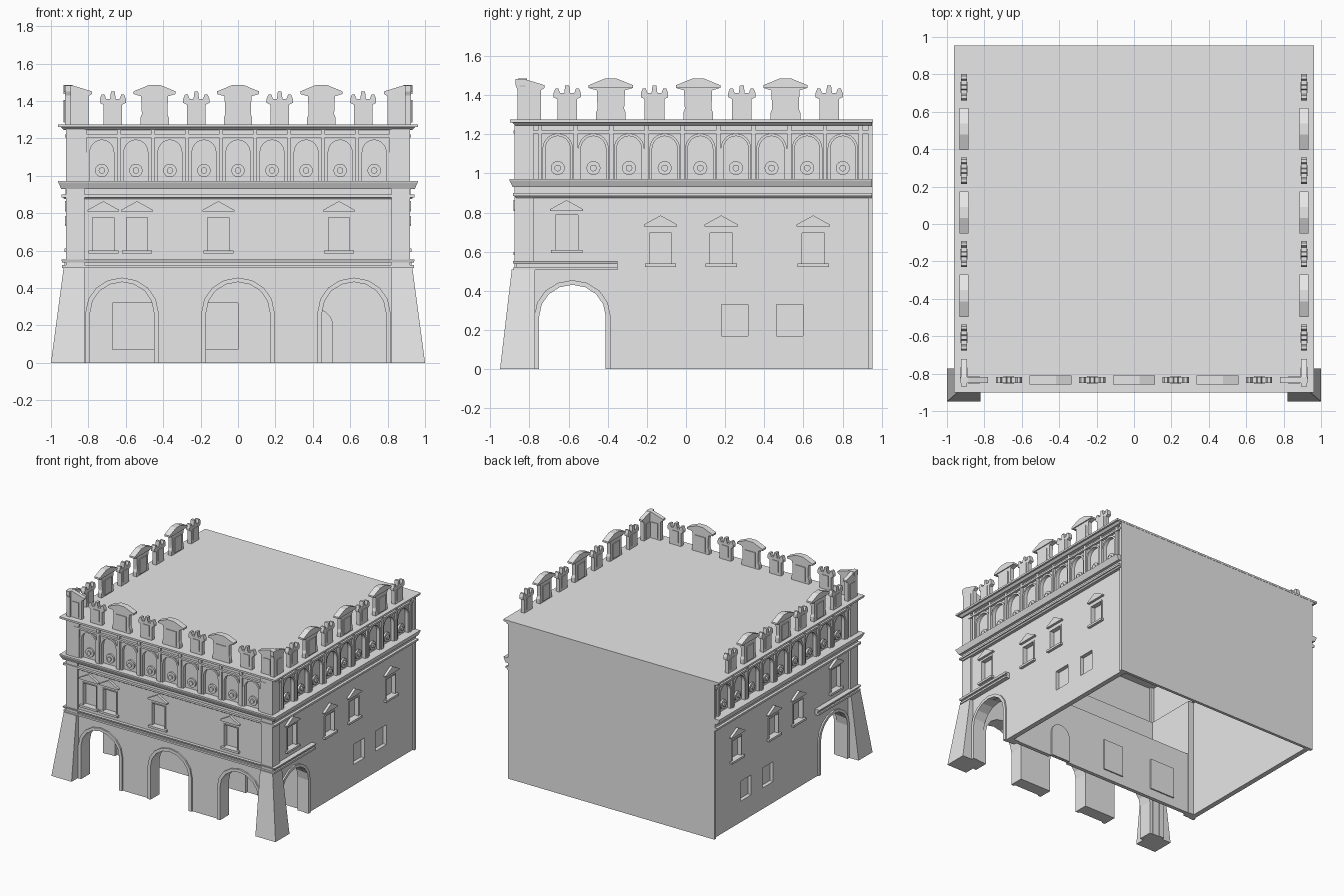
import bpy, bmesh, math

cube = bpy.data.objects.get("Cube")
if cube:
    bpy.data.objects.remove(cube, do_unlink=True)

stone = bpy.data.materials.new("grey_stone")
stone.use_nodes = True
stone.diffuse_color = (0.8, 0.8, 0.8, 1)
stone.node_tree.nodes["Principled BSDF"].inputs["Base Color"].default_value = (0.8, 0.8, 0.8, 1)

FRONT_Y, SIDE_X, BACK_Y = -0.86, 0.905, 0.95


# Facade frames: u runs along the wall, d is outward depth, z is up
def front(u, d, z):
    return (u, FRONT_Y - d, z)


def left(u, d, z):
    return (SIDE_X + d, u, z)


def right(u, d, z):
    return (-SIDE_X - d, u, z)


def loft(bm, ring_a, ring_b):
    a = [bm.verts.new(p) for p in ring_a]
    b = [bm.verts.new(p) for p in ring_b]
    bm.faces.new(a)
    bm.faces.new(b[::-1])
    for i in range(len(a)):
        j = (i + 1) % len(a)
        bm.faces.new((a[i], b[i], b[j], a[j]))


def prism(bm, pts, place, d0, d1):
    loft(bm, [place(u, d0, z) for u, z in pts], [place(u, d1, z) for u, z in pts])


def rect(u0, u1, z0, z1):
    return [(u0, z0), (u1, z0), (u1, z1), (u0, z1)]


def arch(c, hw, z0, spring, rise, n):
    arc = [(c - hw * math.cos(math.pi * i / n), spring + rise * math.sin(math.pi * i / n))
           for i in range(n + 1)]
    return [(c - hw, z0)] + arc + [(c + hw, z0)]


def disc(c, zc, r, n=14):
    return [(c + r * math.cos(2 * math.pi * i / n), zc + r * math.sin(2 * math.pi * i / n))
            for i in range(n)]


def finish(name, bm):
    bmesh.ops.recalc_face_normals(bm, faces=bm.faces)
    mesh = bpy.data.meshes.new(name)
    bm.to_mesh(mesh)
    bm.free()
    mesh.materials.append(stone)
    ob = bpy.data.objects.new(name, mesh)
    bpy.context.scene.collection.objects.link(ob)
    return ob


def box(name, x, y, z):
    bm = bmesh.new()
    loft(bm, [(u, v, z[0]) for u, v in rect(*x, *y)], [(u, v, z[1]) for u, v in rect(*x, *y)])
    return finish(name, bm)


def cut_wall(name, outline, place, d0, d1, cuts):
    """Wall slab with openings; each cut is (outline, inner depth)."""
    bm, cb = bmesh.new(), bmesh.new()
    prism(bm, outline, place, d0, d1)
    for pts, depth in cuts:
        prism(cb, pts, place, depth, d1 + 0.05)
    wall, cutter = finish(name, bm), finish(name + "_cutter", cb)
    cutter.hide_render = True
    mod = wall.modifiers.new("openings", "BOOLEAN")
    mod.operation, mod.solver, mod.object = "DIFFERENCE", "EXACT", cutter
    bpy.context.view_layer.update()
    deps = bpy.context.evaluated_depsgraph_get()
    baked = bpy.data.meshes.new_from_object(wall.evaluated_get(deps))
    wall.modifiers.clear()
    wall.data = baked
    bpy.data.objects.remove(cutter, do_unlink=True)


def course(name, z0, z1, e0, e1, end=BACK_Y):
    """Moulding running round the front and both sides."""
    def plan(e, z):
        x, y = 0.92 + e, FRONT_Y - e
        return [(px, py, z) for px, py in ((-x, end), (-x, y), (x, y), (x, end), (0.87, end),
                                           (0.87, -0.82), (-0.87, -0.82), (-0.87, end))]
    bm = bmesh.new()
    loft(bm, plan(e0, z0), plan(e1, z1))
    finish(name, bm)


def lower_arch(c, hw, z0=-0.05):
    return arch(c, hw, z0, 0.27, hw * 0.95, 8)


def arch_trims(name, centres, place):
    bm = bmesh.new()
    for c in centres:
        prism(bm, lower_arch(c, 0.195, 0) + lower_arch(c, 0.17, 0)[::-1], place, -0.03, 0.012)
    finish(name, bm)


def window_trims(name, windows, place):
    bm = bmesh.new()
    for c, z0, z1, ped in windows:
        prism(bm, rect(c - 0.08, c + 0.08, z0 - 0.017, z0), place, -0.01, 0.022)
        gable = [(c - 0.085, ped), (c + 0.085, ped), (c + 0.085, ped + 0.009),
                 (c, ped + 0.056), (c - 0.085, ped + 0.009)]
        prism(bm, gable, place, -0.01, 0.02)
        ring = [(c - 0.065, z0), (c - 0.065, z1), (c + 0.065, z1), (c + 0.065, z0)]
        inner = [(c + 0.057, z0), (c + 0.057, z1 - 0.008), (c - 0.057, z1 - 0.008), (c - 0.057, z0)]
        prism(bm, ring + inner, place, -0.01, 0.006)
    finish(name, bm)


def gallery(name, place, first, u0, u1):
    """Blind arcade of nine bays with rosettes."""
    bm, step = bmesh.new(), 0.182
    prism(bm, rect(u0, u1, 0.95, 1.262), place, -0.06, -0.02)
    prism(bm, rect(u0, u1, 1.214, 1.262), place, -0.03, 0.0)
    prism(bm, rect(u0, u1, 1.205, 1.22), place, -0.03, 0.02)
    for i in range(9):
        c = first + i * step
        hole = arch(c, 0.064, 0.96, 1.125, 0.066, 12)
        frame = [(c - 0.091, 0.96), (c - 0.091, 1.215), (c + 0.091, 1.215), (c + 0.091, 0.96)]
        prism(bm, frame + hole[::-1], place, -0.025, 0.0)
        prism(bm, arch(c, 0.078, 0.96, 1.125, 0.08, 12) + hole[::-1], place, -0.01, 0.008)
        prism(bm, disc(c, 1.028, 0.036), place, -0.025, -0.006)
        prism(bm, disc(c, 1.028, 0.017), place, -0.025, 0.004)
    for i in range(10):
        c = first + (i - 0.5) * step
        prism(bm, rect(c - 0.011, c + 0.011, 0.96, 1.262), place, -0.01, 0.015)
    end = first + 8.5 * step
    if u1 - end > 0.02:
        prism(bm, rect(end, u1, 0.96, 1.215), place, -0.03, 0.0)
    finish(name, bm)


def mirrored(c, half):
    return [(c + u, z) for u, z in half] + [(c - u, z) for u, z in half[::-1]]


def crest(name, place, mid, corners, d):
    """Parapet of gabled blocks, with finial blocks between them."""
    bm = bmesh.new()
    d0, d1 = d - 0.016, d + 0.016
    gabled = [(0.076, 1.27), (0.076, 1.31), (0.068, 1.33), (0.072, 1.425), (0.113, 1.437),
              (0.113, 1.451), (0.03, 1.485)]
    finial = [(0.05, 1.27), (0.05, 1.38), (0.07, 1.39), (0.07, 1.41), (0.06, 1.435), (0.045, 1.435),
              (0.036, 1.41), (0.015, 1.41), (0.01, 1.45)]
    for i in (-1, 0, 1):
        c = mid + i * 0.446
        prism(bm, mirrored(c, gabled), place, d0, d1)
        prism(bm, rect(c - 0.045, c + 0.045, 1.285, 1.405), place, d0 - 0.006, d1 + 0.006)
        prism(bm, mirrored(c, gabled[-3:]), place, d0 - 0.008, d1 + 0.008)
    for i in (-1.5, -0.5, 0.5, 1.5):
        c = mid + i * 0.446
        prism(bm, mirrored(c, finial), place, d0, d1)
        prism(bm, rect(c - 0.028, c + 0.028, 1.3, 1.39), place, d0 - 0.005, d1 + 0.005)
    half = [(0, 1.27), (0.12, 1.27), (0.12, 1.425), (0.14, 1.437), (0.14, 1.451),
            (0.035, 1.483), (-0.008, 1.483), (-0.008, 1.45), (0, 1.43)]
    for edge, sign in corners:
        prism(bm, [(edge + sign * u, z) for u, z in half], place, d0, d1)
        prism(bm, rect(*sorted((edge + sign * 0.035, edge + sign * 0.095)), 1.285, 1.405),
              place, d0 - 0.005, d1 + 0.005)
    finish(name, bm)


# Front facade
front_windows = [(x, 0.6, 0.785, 0.808) for x in (-0.72, -0.54, -0.105, 0.54)]
front_arches = (-0.62, 0, 0.62)
cut_wall("front_wall", rect(-0.86, 0.86, 0, 0.95), front, -0.1, 0,
         [(lower_arch(c, 0.17), -0.2) for c in front_arches] +
         [(rect(c - 0.057, c + 0.057, a, b - 0.008), -0.03) for c, a, b, p in front_windows])
arch_trims("front_arch_trim", front_arches, front)
window_trims("front_window_trim", front_windows, front)
gallery("front_gallery", front, -0.728, -0.86, 0.86)
crest("front_crest", front, 0, ((-0.92, 1), (0.92, -1)), -0.025)

# Side facades
side_windows = [(-0.61, 0.61, 0.795, 0.808)] + [(y, 0.54, 0.705, 0.73) for y in (-0.13, 0.18, 0.65)]
pockets = [(rect(c - 0.057, c + 0.057, a, b - 0.008), -0.03) for c, a, b, p in side_windows]
niches = [(rect(c - 0.068, c + 0.068, 0.17, 0.33), -0.03) for c in (0.25, 0.53)]
for side, place in (("left", left), ("right", right)):
    cut_wall(side + "_arch_wall", rect(-0.84, -0.345, 0, 0.95), place, -0.09, 0,
             [(lower_arch(-0.58, 0.175), -0.2), pockets[0]])
    cut_wall(side + "_rear_wall", rect(-0.345, 0.945, 0, 0.95), place, -0.04, 0, pockets[1:] + niches)
    arch_trims(side + "_arch_trim", (-0.58,), place)
    window_trims(side + "_window_trim", side_windows, place)
    gallery(side + "_gallery", place, -0.655, -0.8, 0.945)
    crest(side + "_crest", place, 0.062, ((-0.862, 1),), 0.005)

# Corner piers and battered buttresses
for side, s in (("left", 1), ("right", -1)):
    box(side + "_corner_pier", sorted((s * 0.82, s * 0.92)), (-0.877, -0.78), (0.01, 1.262))
    base = [(s * x, y, 0) for x, y in rect(0.82, 1.0, -0.95, -0.772)]
    top = [(s * x, y, 0.51) for x, y in rect(0.82, 0.932, -0.89, -0.772)]
    bm = bmesh.new()
    loft(bm, base, top)
    finish(side + "_buttress", bm)

# Mouldings
course("lower_string_course", 0.507, 0.522, 0.02, 0.02, -0.35)
course("lower_string_band", 0.522, 0.537, 0.008, 0.008, -0.35)
course("upper_string_course", 0.537, 0.552, 0.02, 0.025, -0.35)
course("frieze_moulding", 0.875, 0.885, 0.008, 0.016)
course("frieze_ledge", 0.885, 0.9, 0.024, 0.024)
course("frieze_band", 0.9, 0.93, 0.002, 0.002)
course("main_cornice", 0.93, 0.965, 0.025, 0.042)
course("main_cornice_cap", 0.965, 0.973, 0.042, 0.042)
course("roof_cornice", 1.245, 1.262, 0.012, 0.03)

# Roof, back wall and the wall behind the arcade
box("roof", (-0.962, 0.962), (-0.9, 0.955), (1.26, 1.275))
box("back_wall", (-0.92, 0.92), (0.93, 0.953), (0, 1.262))


def inner(u, d, z):
    return (u, -0.38 - d, z)


openings = [rect(-0.67, -0.45, 0.07, 0.32), rect(-0.18, 0, 0.07, 0.32),
            arch(0.42, 0.085, -0.01, 0.2, 0.085, 10)]
cut_wall("arcade_back_wall", rect(-0.87, 0.87, 0, 0.5), inner, -0.03, 0,
         [(pts, -0.02) for pts in openings])
bm = bmesh.new()
for pts in openings:
    prism(bm, [(u, max(z, 0.005)) for u, z in pts], inner, -0.04, -0.025)
finish("arcade_back_panels", bm)
